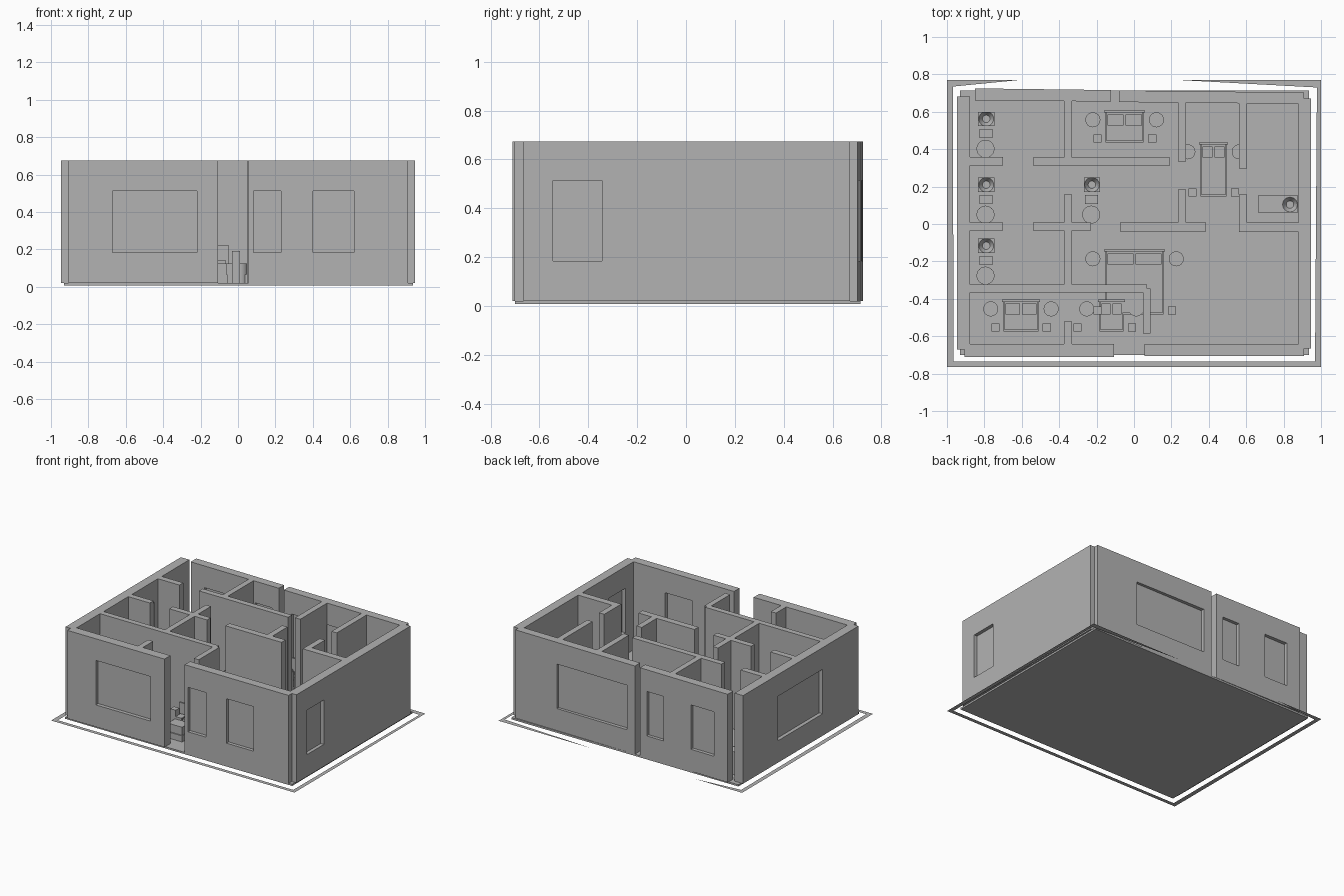
import bpy, bmesh

if "Cube" in bpy.data.objects:
    bpy.data.objects.remove(bpy.data.objects["Cube"])

grey = bpy.data.materials.new("plaster_grey")
grey.diffuse_color = (0.45, 0.45, 0.45, 1)
grey.use_nodes = True
grey.node_tree.nodes["Principled BSDF"].inputs["Base Color"].default_value = grey.diffuse_color
FLOOR, TOP = 0.02, 0.674


def finish(name, bm):
    bmesh.ops.recalc_face_normals(bm, faces=bm.faces[:])
    me = bpy.data.meshes.new(name)
    bm.to_mesh(me)
    bm.free()
    me.materials.append(grey)
    ob = bpy.data.objects.new(name, me)
    bpy.context.collection.objects.link(ob)
    return ob


def prism(name, pts, z0, z1):
    bm = bmesh.new()
    face = bm.faces.new([bm.verts.new((x, y, z0)) for x, y in pts])
    ext = bmesh.ops.extrude_face_region(bm, geom=[face])["geom"]
    vs = [g for g in ext if isinstance(g, bmesh.types.BMVert)]
    bmesh.ops.translate(bm, verts=vs, vec=(0, 0, z1 - z0))
    return finish(name, bm)


def box(name, x0, x1, y0, y1, z0, z1):
    return prism(name, [(x0, y0), (x1, y0), (x1, y1), (x0, y1)], z0, z1)


def cylinder(name, x, y, r0, r1, z0, z1, seg=24):
    bpy.ops.mesh.primitive_cone_add(vertices=seg, radius1=r0, radius2=r1, depth=z1 - z0,
                                    location=(x, y, (z0 + z1) / 2))
    ob = bpy.context.object
    ob.name = name
    ob.data.materials.append(grey)
    bpy.ops.object.shade_smooth_by_angle(angle=0.6)
    return ob


def cut(ob, cutter):
    mod = ob.modifiers.new("opening", "BOOLEAN")
    mod.object, mod.operation, mod.solver = cutter, "DIFFERENCE", "EXACT"
    bpy.context.view_layer.objects.active = ob
    bpy.ops.object.modifier_apply(modifier="opening")
    bpy.data.objects.remove(cutter)


def window(wall, axis, a0, a1, mid):
    """Cut an opening along the given axis and set a pane in mid wall."""
    def span(name, t):
        if axis == "x":
            return box(name, a0, a1, mid - t, mid + t, 0.183, 0.513)
        return box(name, mid - t, mid + t, a0, a1, 0.183, 0.513)
    cut(wall, span("cutter", 0.1))
    span("window_pane", 0.007)


# Floor slab and the thin broken border lying around it
box("floor_slab", -0.93, 0.935, -0.7, 0.714, 0.007, FLOOR)
bm = bmesh.new()
for pts in ([(-1, 0.77), (-0.968, 0.735), (-0.965, -0.735), (-1, -0.765)],
            [(-1, -0.765), (-0.965, -0.735), (0.968, -0.735), (1, -0.765)],
            [(1, -0.765), (0.968, -0.735), (0.978, 0.73), (1, 0.77)],
            [(-1, 0.77), (-0.61, 0.77), (-0.968, 0.735)],
            [(0.235, 0.77), (1, 0.77), (0.978, 0.73)]):
    bm.faces.new([bm.verts.new((x, y, 0)) for x, y in pts])
bmesh.ops.remove_doubles(bm, verts=bm.verts[:], dist=1e-5)
finish("ground_border", bm)

# Outer walls with their windows
left = box("left_wall", -0.947, -0.877, -0.671, 0.682, FLOOR, TOP)
window(left, "y", -0.25, 0.275, -0.912)
right = box("right_wall", 0.88, 0.947, -0.666, 0.671, FLOOR, TOP)
window(right, "y", -0.545, -0.345, 0.914)
front_l = box("front_wall_left", -0.905, -0.107, -0.71, -0.641, FLOOR, TOP)
window(front_l, "x", -0.67, -0.22, -0.676)
front_r = box("front_wall_right", 0.055, 0.909, -0.705, -0.641, FLOOR, TOP)
window(front_r, "x", 0.083, 0.23, -0.673)
window(front_r, "x", 0.40, 0.62, -0.673)
back_l = prism("back_wall_left", [(-0.85, 0.66), (-0.123, 0.655), (-0.123, 0.716), (-0.85, 0.725)],
               FLOOR, TOP)
window(back_l, "x", -0.735, -0.545, 0.69)
window(back_l, "x", -0.32, -0.18, 0.687)
back_r = prism("back_wall_right", [(-0.08, 0.652), (0.909, 0.642), (0.909, 0.703), (-0.08, 0.714)],
               FLOOR, TOP)
window(back_r, "x", -0.015, 0.565, 0.68)

# Inner partition walls: x0, x1, y0, y1
for x0, x1, y0, y1 in ((-0.374, -0.332, 0.356, 0.657), (-0.54, 0.193, 0.313, 0.356),
                       (-0.877, -0.70, 0.313, 0.358), (-0.877, -0.70, -0.035, 0.008),
                       (-0.54, -0.23, -0.035, 0.008), (-0.374, -0.332, 0.008, 0.158),
                       (-0.374, -0.332, -0.324, -0.035), (-0.877, 0.07, -0.366, -0.324),
                       (0.048, 0.088, -0.586, -0.345), (-0.374, -0.332, -0.641, -0.521),
                       (-0.075, 0.385, -0.04, 0.008), (0.235, 0.278, 0.334, 0.649),
                       (0.235, 0.278, 0.008, 0.184), (0.561, 0.604, 0.297, 0.646),
                       (0.561, 0.604, 0.008, 0.158), (0.561, 0.88, -0.042, 0.008)):
    box("partition_wall", x0, x1, y0, y1, FLOOR, TOP)


# Beds with headboard, pillows, round stools and square stands
def bed(x0, x1, head, foot, stand_left=None):
    box("headboard", x0, x1, head - 0.012, head, FLOOR, 0.22)
    box("bed_base", x0 + 0.008, x1 - 0.008, foot, head - 0.012, FLOOR, 0.065)
    box("mattress", x0 + 0.014, x1 - 0.014, foot + 0.008, head - 0.012, 0.065, 0.125)
    mid = (x0 + x1) / 2
    for a, b in ((x0 + 0.018, mid - 0.005), (mid + 0.005, x1 - 0.018)):
        box("pillow", a, b, head - 0.08, head - 0.022, 0.125, 0.143)
    for x in (x0 - 0.06, x1 + 0.06):
        cylinder("round_stool", x, head - 0.05, 0.04, 0.04, FLOOR, 0.125)
    for x in (stand_left or x0 - 0.035, x1 + 0.037):
        box("square_stand", x - 0.022, x + 0.022, foot, foot + 0.043, FLOOR, 0.19)


bed(-0.16, 0.06, 0.607, 0.436)
bed(0.348, 0.503, 0.436, 0.147)
bed(-0.706, -0.503, -0.404, -0.575)
bed(-0.16, 0.166, -0.136, -0.484)
bed(-0.193, -0.048, -0.404, -0.575, -0.302)


# Wash stands and counter with a sunk round basin
def basin(name, x0, x1, y0, y1, cx, cy):
    top = box(name, x0, x1, y0, y1, FLOOR, 0.19)
    cut(top, cylinder("cutter", cx, cy, 0.02, 0.04, 0.16, 0.191))
    cylinder("drain", cx, cy, 0.004, 0.004, 0.16, 0.164, 8)


# Bathroom sets: basin, cistern and round bowl
for x, y in ((-0.79, 0.562), (-0.79, 0.21), (-0.79, -0.116), (-0.225, 0.21)):
    basin("wash_stand", x - 0.043, x + 0.043, y - 0.038, y + 0.038, x, y)
    box("cistern", x - 0.037, x + 0.033, y - 0.102, y - 0.054, FLOOR, 0.17)
    cylinder("toilet_bowl", x - 0.004, y - 0.16, 0.035, 0.048, FLOOR, 0.1)

# Kitchen counter
basin("counter", 0.663, 0.878, 0.061, 0.152, 0.834, 0.104)
cylinder("counter_knob", 0.711, 0.108, 0.005, 0.005, 0.19, 0.195, 8)
